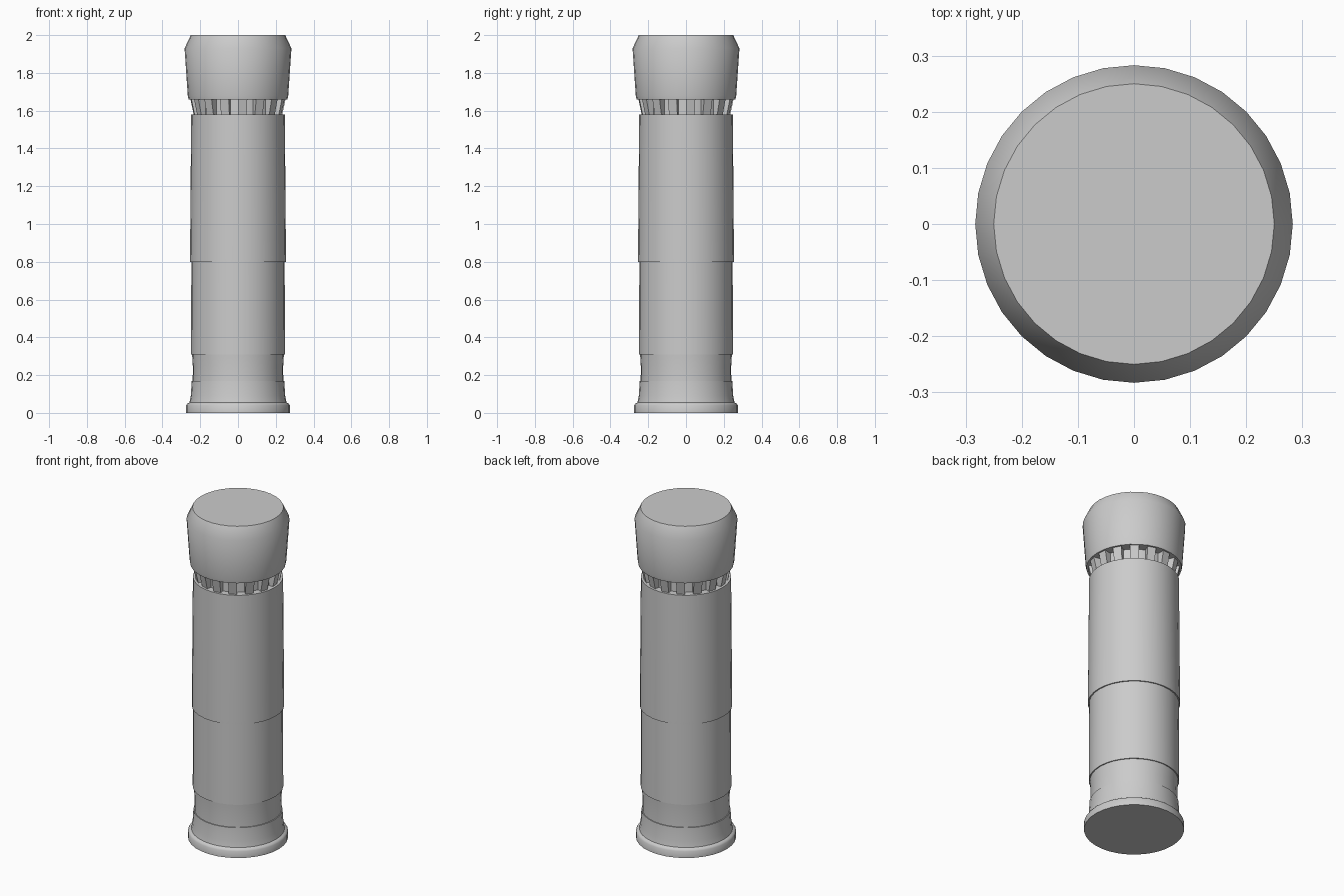
import bpy, bmesh, math

if "Cube" in bpy.data.objects:
    bpy.data.objects.remove(bpy.data.objects["Cube"])

SIDES = 32


def finish(name, bm):
    bmesh.ops.recalc_face_normals(bm, faces=bm.faces[:])
    mesh = bpy.data.meshes.new(name)
    bm.to_mesh(mesh)
    bm.free()
    obj = bpy.data.objects.new(name, mesh)
    bpy.context.collection.objects.link(obj)
    bpy.ops.object.select_all(action='DESELECT')
    obj.select_set(True)
    bpy.context.view_layer.objects.active = obj
    bpy.ops.object.shade_smooth_by_angle(angle=math.radians(40))
    return obj


def polar(r, a, z):
    return (r * math.cos(a), r * math.sin(a), z)


def lathe(name, profile):
    """Spin (radius, z) points around z and close both ends."""
    bm = bmesh.new()
    rings = [[bm.verts.new(polar(r, 2 * math.pi * i / SIDES, z)) for i in range(SIDES)]
             for r, z in profile]
    for low, high in zip(rings, rings[1:]):
        for i in range(SIDES):
            j = (i + 1) % SIDES
            bm.faces.new((low[i], low[j], high[j], high[i]))
    bm.faces.new(rings[0][::-1])
    bm.faces.new(rings[-1])
    return finish(name, bm)


# Column base and stepped shaft, ending in the recessed neck
lathe("column_shaft", [
    (0.275, 0), (0.275, 0.04), (0.268, 0.05), (0.257, 0.055), (0.250, 0.09),
    (0.245, 0.17), (0.240, 0.17), (0.239, 0.24), (0.243, 0.31), (0.249, 0.31),
    (0.247, 0.80), (0.254, 0.80), (0.254, 0.82), (0.248, 1.58),
    (0.207, 1.58), (0.207, 1.665)])

# Flared capital with chamfered top
lathe("capital", [
    (0.20, 1.66), (0.262, 1.66), (0.266, 1.68), (0.283, 1.93), (0.25, 2.0)])

# Ring of flaring teeth on every other side of the neck
bm = bmesh.new()
step = 2 * math.pi / SIDES
for k in range(0, SIDES, 2):
    a, b = k * step, (k + 1) * step
    low = [bm.verts.new(polar(r, t, 1.578)) for r, t in
           ((0.20, a), (0.234, a), (0.234, b), (0.20, b))]
    high = [bm.verts.new(polar(r, t, 1.662)) for r, t in
            ((0.20, a), (0.252, a), (0.252, b), (0.20, b))]
    bm.faces.new(low[::-1])
    bm.faces.new(high)
    for i in range(4):
        j = (i + 1) % 4
        bm.faces.new((low[i], low[j], high[j], high[i]))
finish("neck_teeth", bm)
